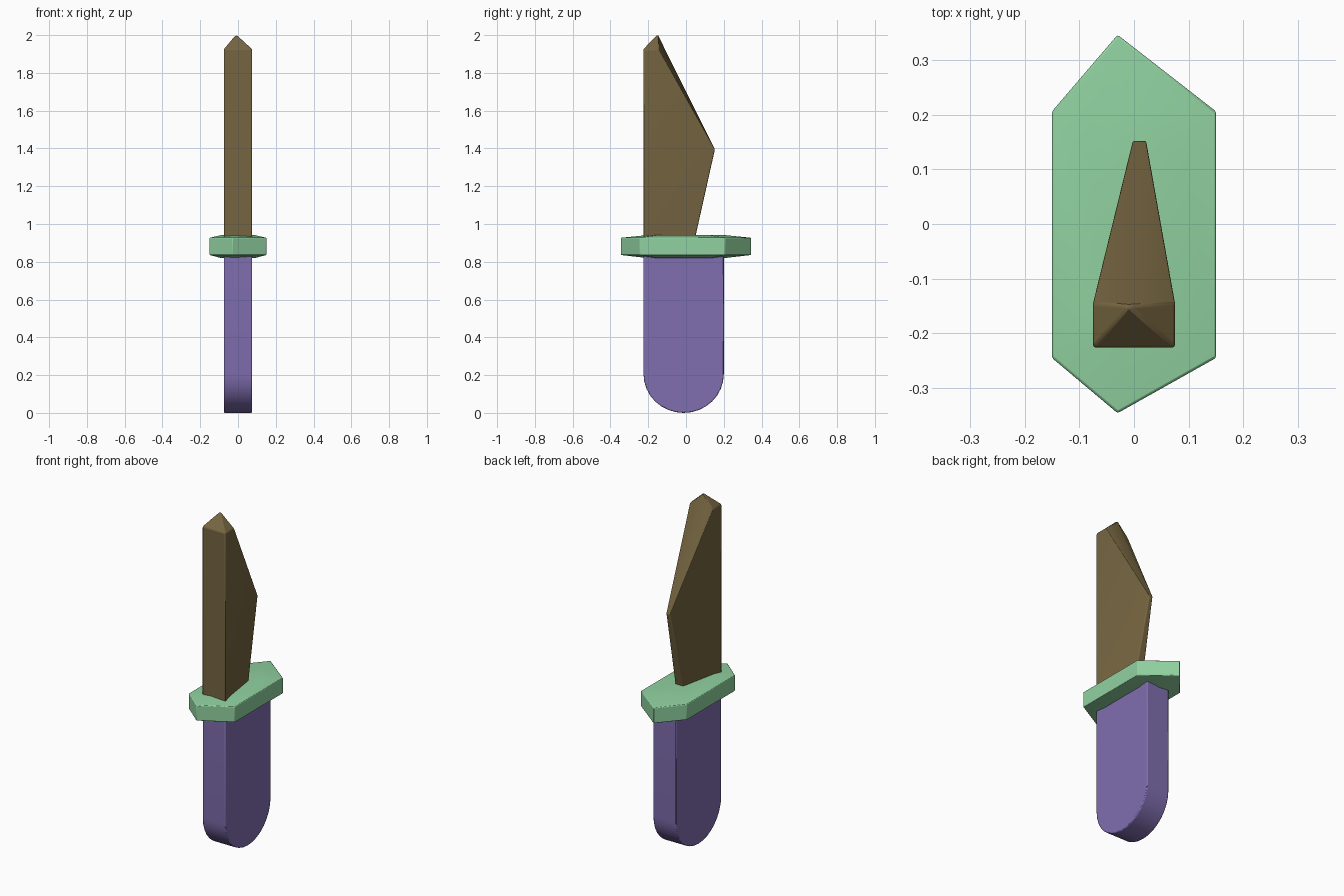
import bpy
import bmesh
from math import pi, cos, sin, radians

cube = bpy.data.objects.get("Cube")
if cube:
    bpy.data.objects.remove(cube, do_unlink=True)


def material(name, rgb):
    m = bpy.data.materials.new(name)
    m.use_nodes = True
    m.diffuse_color = (*rgb, 1)
    m.node_tree.nodes["Principled BSDF"].inputs["Base Color"].default_value = (*rgb, 1)
    return m


def finish(bm, name, mat, bevel):
    """Turn a bmesh into an object with softened edges."""
    bmesh.ops.recalc_face_normals(bm, faces=bm.faces)
    mesh = bpy.data.meshes.new(name)
    bm.to_mesh(mesh)
    bm.free()
    mesh.materials.append(mat)
    ob = bpy.data.objects.new(name, mesh)
    bpy.context.collection.objects.link(ob)
    mod = ob.modifiers.new("Soft edges", 'BEVEL')
    mod.width = bevel
    mod.segments = 2
    mod.limit_method = 'ANGLE'
    mod.angle_limit = radians(30)
    bpy.ops.object.select_all(action='DESELECT')
    ob.select_set(True)
    bpy.context.view_layer.objects.active = ob
    bpy.ops.object.shade_smooth_by_angle(angle=radians(25))
    return ob


def loft(bm, rings):
    """Skin a stack of equal-length point rings and cap both ends."""
    loops = [[bm.verts.new(p) for p in ring] for ring in rings]
    for a, b in zip(loops, loops[1:]):
        for i in range(len(a)):
            j = (i + 1) % len(a)
            bm.faces.new((a[i], a[j], b[j], b[i]))
    bm.faces.new(loops[0])
    bm.faces.new(loops[-1])


purple = material("grip purple", (0.216, 0.156, 0.43))
green = material("guard green", (0.28, 0.64, 0.35))
brown = material("blade brown", (0.18, 0.13, 0.052))

# Grip: flat slab with a rounded pommel end
profile = [(-0.225, 0.86)]
for i in range(17):
    a = pi + pi * i / 16
    profile.append((-0.0125 + 0.2125 * cos(a), 0.205 + 0.205 * sin(a)))
profile.append((0.2, 0.86))
bm = bmesh.new()
loft(bm, [[(x, y, z) for y, z in profile] for x in (-0.075, 0.075)])
finish(bm, "grip", purple, 0.005)

# Guard: six-sided plate, slightly domed above and below
outline = [(-0.15, -0.245), (-0.03, -0.346), (0.15, -0.245),
           (0.15, 0.206), (-0.03, 0.346), (-0.15, 0.206)]
bm = bmesh.new()
loft(bm, [[(x * s, y * s, z) for x, y in outline]
          for z, s in ((0.82, 0.6), (0.836, 1), (0.927, 1), (0.941, 0.6))])
finish(bm, "guard", green, 0.004)

# Blade: thick spine narrowing to a thin belly, with a pyramid tip
points = [(-0.01, -0.15, 2.003)]
for s in (-1, 1):
    points += [(s * 0.075, -0.226, 0.88), (s * 0.075, -0.226, 1.925),
               (s * 0.075, -0.145, 1.925),
               (0.01 + s * 0.012, 0.153, 1.395),
               (0.008 + s * 0.028, 0.038, 0.88)]
bm = bmesh.new()
for p in points:
    bm.verts.new(p)
bmesh.ops.convex_hull(bm, input=bm.verts[:])
bmesh.ops.dissolve_limit(bm, angle_limit=radians(1), verts=bm.verts[:], edges=bm.edges[:])
finish(bm, "blade", brown, 0.005)
